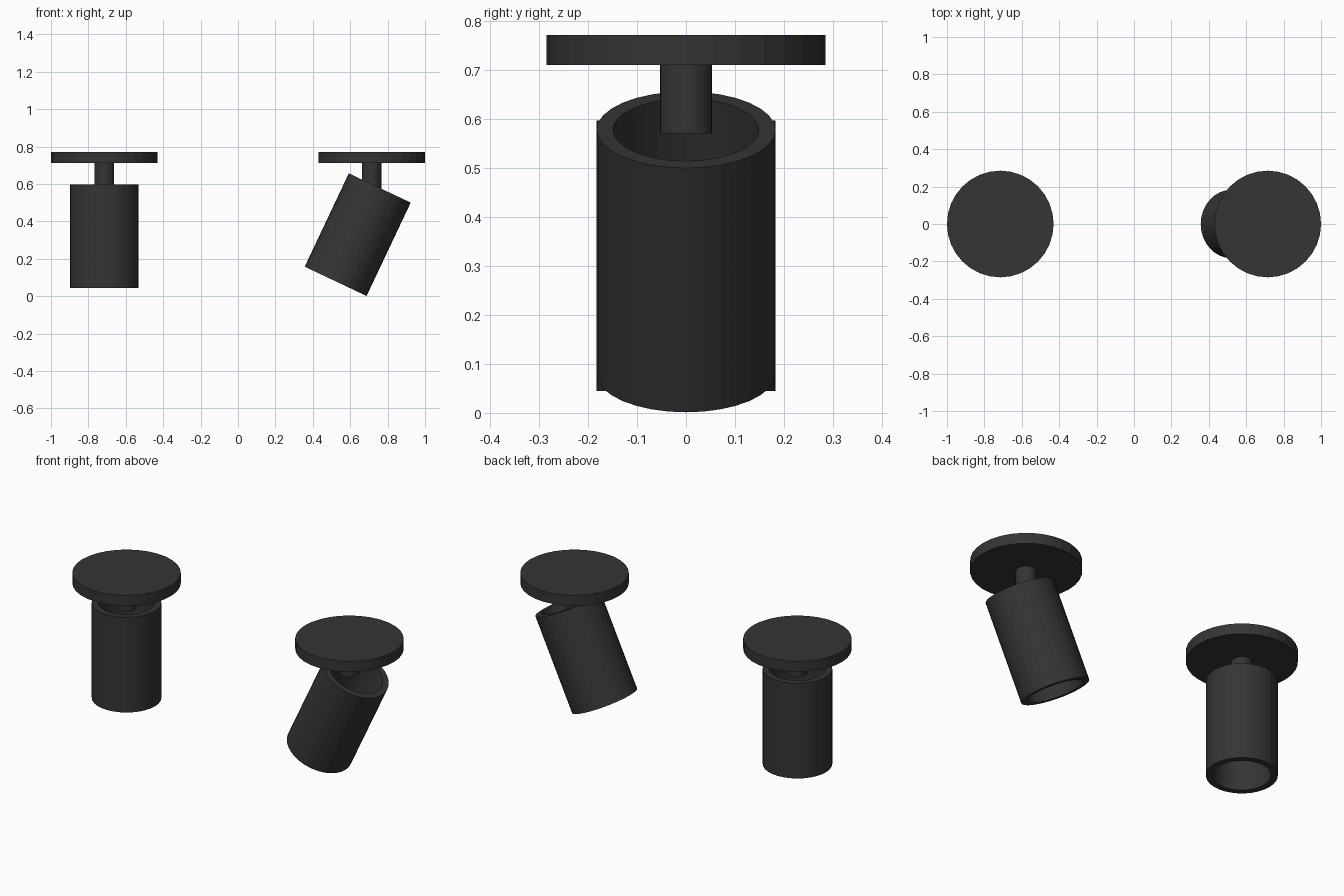
import bpy, bmesh
from math import cos, sin, pi, radians

if "Cube" in bpy.data.objects:
    bpy.data.objects.remove(bpy.data.objects["Cube"])

SIDES = 32
metal = bpy.data.materials.new("dark_metal")
metal.diffuse_color = (0.035, 0.035, 0.035, 1)
metal.use_nodes = True
metal.node_tree.nodes["Principled BSDF"].inputs["Base Color"].default_value = metal.diffuse_color


def finish(obj):
    obj.data.materials.append(metal)
    return obj


def disc(name, x, radius, z0, z1):
    bpy.ops.mesh.primitive_cylinder_add(vertices=SIDES, radius=radius, depth=z1 - z0,
                                        location=(x, 0, (z0 + z1) / 2))
    obj = bpy.context.object
    obj.name = name
    return finish(obj)


def tube(name, location, outer, inner, length, tilt):
    # Open-ended hollow cylinder from a rectangular wall section
    section = [(outer, -length / 2), (outer, length / 2),
               (inner, length / 2), (inner, -length / 2)]
    bm = bmesh.new()
    rings = [[bm.verts.new((r * cos(2 * pi * i / SIDES), r * sin(2 * pi * i / SIDES), z))
              for i in range(SIDES)] for r, z in section]
    for k in range(4):
        a, b = rings[k], rings[(k + 1) % 4]
        for i in range(SIDES):
            j = (i + 1) % SIDES
            bm.faces.new((a[i], a[j], b[j], b[i]))
    bmesh.ops.recalc_face_normals(bm, faces=bm.faces)
    mesh = bpy.data.meshes.new(name)
    bm.to_mesh(mesh)
    bm.free()
    obj = bpy.data.objects.new(name, mesh)
    bpy.context.collection.objects.link(obj)
    obj.location = location
    obj.rotation_euler.y = radians(tilt)
    return finish(obj)


# Two ceiling spots: one straight, one tilted
for side, x, centre, tilt in (("left", -0.715, (-0.715, 0, 0.321), 0),
                              ("right", 0.715, (0.64, 0, 0.329), 25.3)):
    disc(side + "_ceiling_plate", x, 0.285, 0.711, 0.772)
    disc(side + "_stem", x, 0.053, 0.571, 0.712)
    tube(side + "_shade", centre, 0.183, 0.149, 0.552, tilt)
